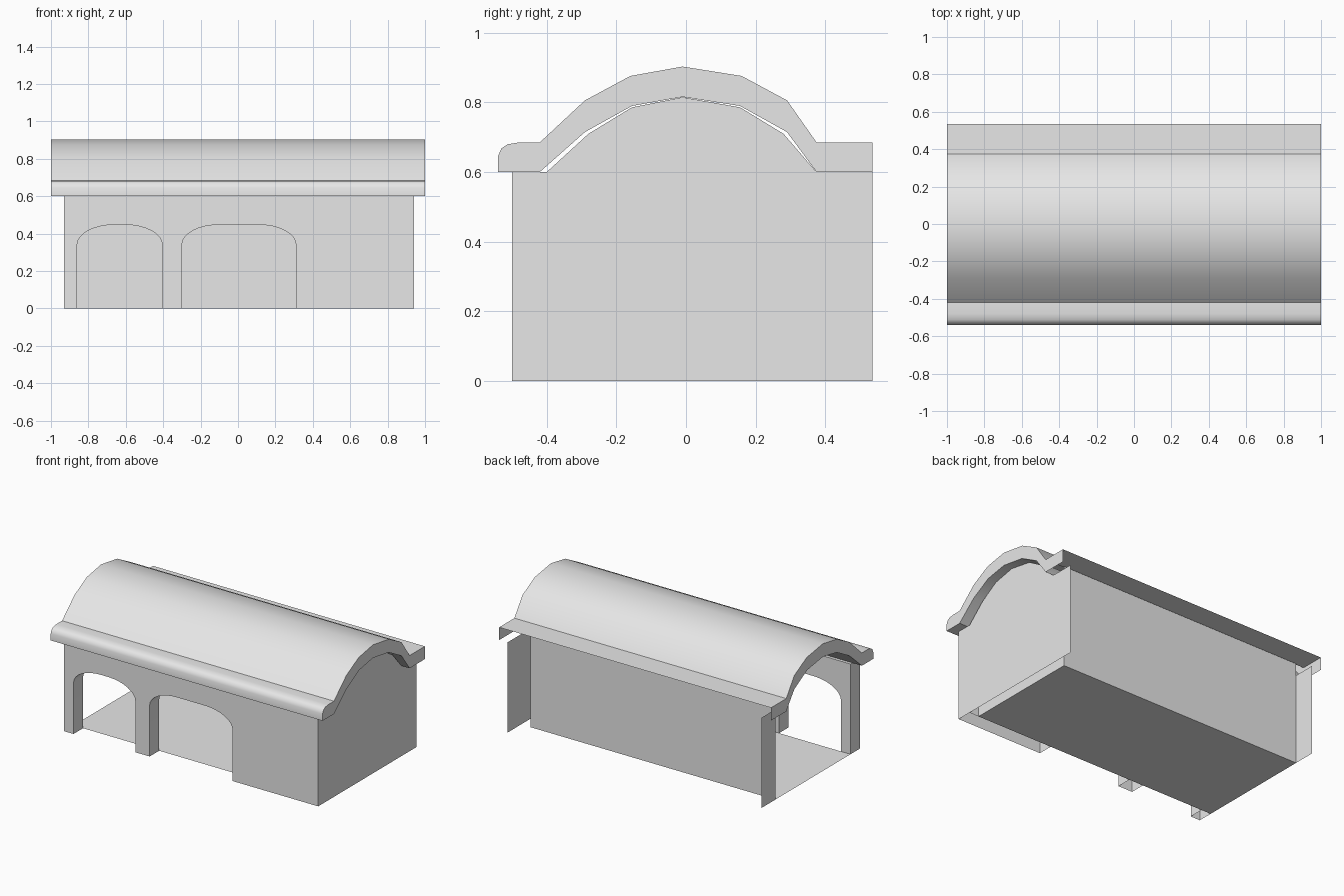
import bpy
import bmesh
import math

cube = bpy.data.objects.get("Cube")
if cube:
    bpy.data.objects.remove(cube, do_unlink=True)

plaster = bpy.data.materials.new("pale_grey")
plaster.use_nodes = True
colour = (0.8, 0.8, 0.8, 1)
plaster.diffuse_color = colour
plaster.node_tree.nodes["Principled BSDF"].inputs["Base Color"].default_value = colour


def finish(name, bm):
    """Turn a bmesh into a shaded object."""
    mesh = bpy.data.meshes.new(name)
    bm.to_mesh(mesh)
    bm.free()
    mesh.materials.append(plaster)
    obj = bpy.data.objects.new(name, mesh)
    bpy.context.collection.objects.link(obj)
    bpy.ops.object.select_all(action="DESELECT")
    obj.select_set(True)
    bpy.context.view_layer.objects.active = obj
    bpy.ops.object.shade_smooth_by_angle(angle=math.radians(35))
    return obj


def sheet(name, points):
    """A single flat panel."""
    bm = bmesh.new()
    bm.faces.new([bm.verts.new(p) for p in points])
    return finish(name, bm)


def sweep(name, profile, place, start, end, is_open):
    """Extrude a closed profile, leaving out sides chosen by is_open."""
    bm = bmesh.new()
    a = [bm.verts.new(place(p, start)) for p in profile]
    b = [bm.verts.new(place(p, end)) for p in profile]
    bm.faces.new(a)
    bm.faces.new(b[::-1])
    for i, p in enumerate(profile):
        j = (i + 1) % len(profile)
        if not is_open(p, profile[j]):
            bm.faces.new((a[j], a[i], b[i], b[j]))
    bmesh.ops.recalc_face_normals(bm, faces=bm.faces)
    return finish(name, bm)


def arch(left, right, spring=0.34, crown=0.447, reach=0.2, steps=8):
    """Opening outline: straight jambs with elliptical shoulders."""
    pts = [(left, 0)]
    for i in range(steps + 1):
        t = math.pi / 2 * i / steps
        pts.append((left + reach * (1 - math.cos(t)),
                    spring + (crown - spring) * math.sin(t)))
    mirrored = [(left + right - x, z) for x, z in reversed(pts)]
    return pts + mirrored


LEFT_X, RIGHT_X, INNER_X = -0.93, 0.94, 0.87
FRONT_Y, INNER_Y, WALL_Y, BACK_Y = -0.5, -0.4, 0.39, 0.535
EAVE, LEDGE = 0.6, 0.685

# Front arcade: hollow underneath, closed by the end wall on one side
outline = ([(LEFT_X, 0)] + arch(-0.86, -0.405) + arch(-0.3, 0.31)
           + [(RIGHT_X, 0), (RIGHT_X, EAVE), (LEFT_X, EAVE)])
sweep("front_arcade", outline, lambda p, y: (p[0], y, p[1]), FRONT_Y, INNER_Y,
      lambda p, q: p[1] == q[1] == 0 or p[0] == q[0] == RIGHT_X)

# Vaulted roof with a rounded front eave and an open-backed rear ledge
outer = [(-0.54, EAVE), (-0.54, 0.645), (-0.53, 0.668), (-0.512, 0.68),
         (-0.48, LEDGE), (-0.42, LEDGE), (-0.29, 0.806), (-0.16, 0.876),
         (-0.01, 0.903), (0.16, 0.876), (0.29, 0.806), (0.375, LEDGE),
         (BACK_Y, LEDGE)]
soffit = [(BACK_Y, EAVE), (0.375, EAVE), (0.29, 0.715), (0.155, 0.79),
          (-0.01, 0.816), (-0.155, 0.79), (-0.29, 0.715), (-0.42, EAVE)]
sweep("vaulted_roof", outer + soffit, lambda p, x: (x, p[0], p[1]), -1, 1,
      lambda p, q: p[0] == BACK_Y or (p[1] == q[1] == EAVE and q[0] > 0))

# Solid end wall rising into the vault
gable = [(FRONT_Y, 0), (BACK_Y, 0), (BACK_Y, EAVE), (0.375, EAVE),
         (0.28, 0.71), (0.155, 0.786), (-0.01, 0.815), (-0.155, 0.786),
         (-0.28, 0.71), (-0.4, EAVE), (FRONT_Y, EAVE)]
sheet("end_wall", [(RIGHT_X, y, z) for y, z in gable])


def upright(name, start, end, top):
    (x0, y0), (x1, y1) = start, end
    return sheet(name, [(x0, y0, 0), (x1, y1, 0), (x1, y1, top), (x0, y0, top)])


# Recessed back wall, inner end lining and the rear wing panel
upright("back_wall", (INNER_X, WALL_Y), (LEFT_X, WALL_Y), LEDGE - 0.005)
upright("inner_end_wall", (INNER_X, INNER_Y), (INNER_X, WALL_Y), EAVE)
upright("rear_wing", (LEFT_X, BACK_Y), (LEFT_X, WALL_Y), EAVE)

# Floor
sheet("floor", [(LEFT_X, INNER_Y, 0), (INNER_X, INNER_Y, 0),
                (INNER_X, WALL_Y, 0), (LEFT_X, WALL_Y, 0)])
